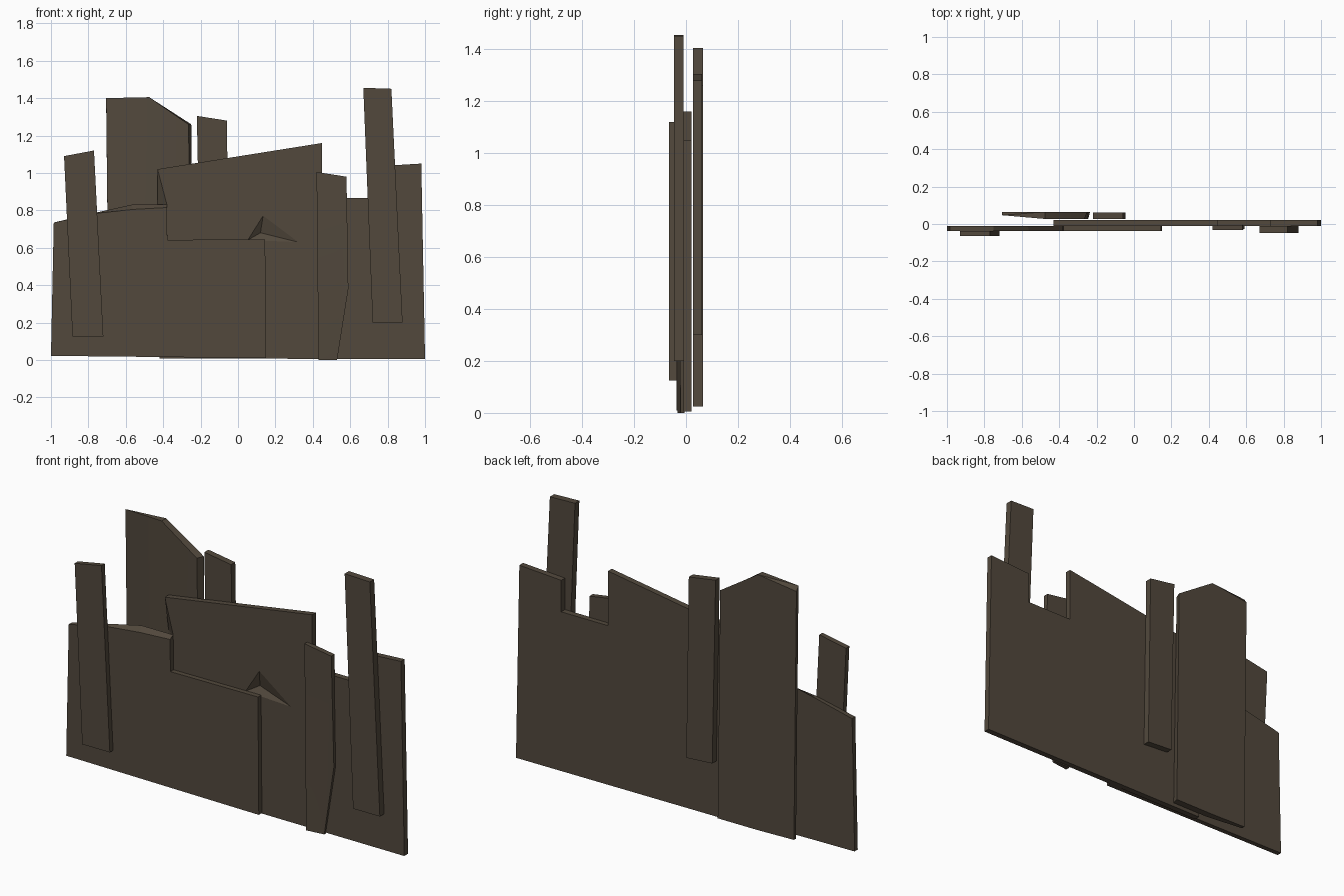
import bpy, bmesh, math

if "Cube" in bpy.data.objects:
    bpy.data.objects.remove(bpy.data.objects["Cube"])

metal = bpy.data.materials.new("dark brown metal")
metal.diffuse_color = (0.085, 0.066, 0.046, 1)
metal.use_nodes = True
metal.node_tree.nodes["Principled BSDF"].inputs["Base Color"].default_value = metal.diffuse_color


def finish(name, bm, smooth=None):
    bmesh.ops.recalc_face_normals(bm, faces=bm.faces)
    mesh = bpy.data.meshes.new(name)
    bm.to_mesh(mesh)
    bm.free()
    mesh.materials.append(metal)
    ob = bpy.data.objects.new(name, mesh)
    bpy.context.collection.objects.link(ob)
    bpy.context.view_layer.objects.active = ob
    ob.select_set(True)
    if smooth:
        bpy.ops.object.shade_smooth_by_angle(angle=math.radians(smooth))
    ob.select_set(False)
    return ob


def slab(name, front, y0, y1, back=None, shift=None, smooth=None):
    """Plate from a front x,z outline and an optional different back outline.
    shift moves single front corners in y to bend the plate."""
    back = back or front
    shift = shift or {}
    bm = bmesh.new()
    f = [bm.verts.new((x, y0 + shift.get(i, 0), z)) for i, (x, z) in enumerate(front)]
    b = [bm.verts.new((x, y1, z)) for x, z in back]
    bm.faces.new(f)
    bm.faces.new(b[::-1])
    n = len(f)
    for i in range(n):
        bm.faces.new((f[i], b[i], b[(i + 1) % n], f[(i + 1) % n]))
    if shift:
        bmesh.ops.triangulate(bm, faces=[q for q in bm.faces if len(q.verts) > 3])
    return finish(name, bm, smooth)


# Large stepped sheet with a chipped left edge
top = [(1.0, 0.005), (0.98, 1.05), (0.73, 1.035), (0.73, 0.865),
       (0.45, 0.865), (0.45, 1.16), (-0.43, 1.02)]
sheet = slab("main_sheet",
             [(-0.42, 0.008)] + top + [(-0.38, 0.83), (-0.38, 0.6)],
             -0.01, 0.022,
             [(-0.42, 0.008)] + top + [(-0.43, 0.83), (-0.43, 0.6)])

# Triangular dent gouged into the main sheet
bm = bmesh.new()
rim = [bm.verts.new(p) for p in [(0.05, -0.011, 0.64), (0.135, -0.011, 0.775), (0.33, -0.011, 0.628)]]
tip = bm.verts.new((0.12, 0.016, 0.68))
bm.faces.new(rim)
for i in range(3):
    bm.faces.new((rim[i], rim[(i + 1) % 3], tip))
cutter = finish("dent_cutter", bm)
cutter.hide_render = True
cutter.hide_viewport = False
cutter.display_type = 'WIRE'
mod = sheet.modifiers.new("dent", 'BOOLEAN')
mod.operation = 'DIFFERENCE'
mod.solver = 'EXACT'
mod.object = cutter
bpy.context.view_layer.objects.active = sheet
bpy.ops.object.modifier_apply(modifier=mod.name)
bpy.data.objects.remove(cutter)

# Left front sheet with a notched, crumpled top
low = [(-1.0, 0.022), (0.15, 0.01), (0.145, 0.645), (-0.378, 0.642)]
slab("left_sheet",
     low + [(-0.38, 0.815), (-0.56, 0.805), (-0.75, 0.785), (-0.985, 0.735)],
     -0.037, -0.01,
     low + [(-0.38, 0.83), (-0.57, 0.83), (-0.75, 0.79), (-0.985, 0.735)])

# Tall rear sheet, thinner at its left edge
slab("tall_rear_sheet",
     [(-0.69, 0.03), (-0.47, 0.025), (-0.245, 0.025), (-0.265, 1.26), (-0.475, 1.405), (-0.705, 1.40)],
     0.027, 0.065,
     [(-0.69, 0.03), (-0.47, 0.025), (-0.235, 0.025), (-0.25, 1.26), (-0.475, 1.405), (-0.705, 1.375)],
     shift={0: 0.02, 5: 0.02}, smooth=30)

# Bent strip in front of the main sheet
slab("bent_strip",
     [(0.43, 0.0), (0.53, 0.0), (0.59, 0.38), (0.58, 0.98), (0.42, 1.005)],
     -0.033, -0.005,
     shift={1: 0.012, 2: 0.008}, smooth=30)

# Planks nailed on the front and back
planks = {
    "left_plank": ([(-0.885, 0.125), (-0.72, 0.125), (-0.77, 1.12), (-0.93, 1.09)], -0.065, -0.037),
    "right_plank": ([(0.72, 0.2), (0.88, 0.2), (0.82, 1.45), (0.67, 1.455)], -0.047, -0.01),
    "rear_plank": ([(-0.20, 0.31), (-0.045, 0.30), (-0.06, 1.28), (-0.22, 1.305)], 0.027, 0.062),
}
for name, (outline, y0, y1) in planks.items():
    slab(name, outline, y0, y1)
